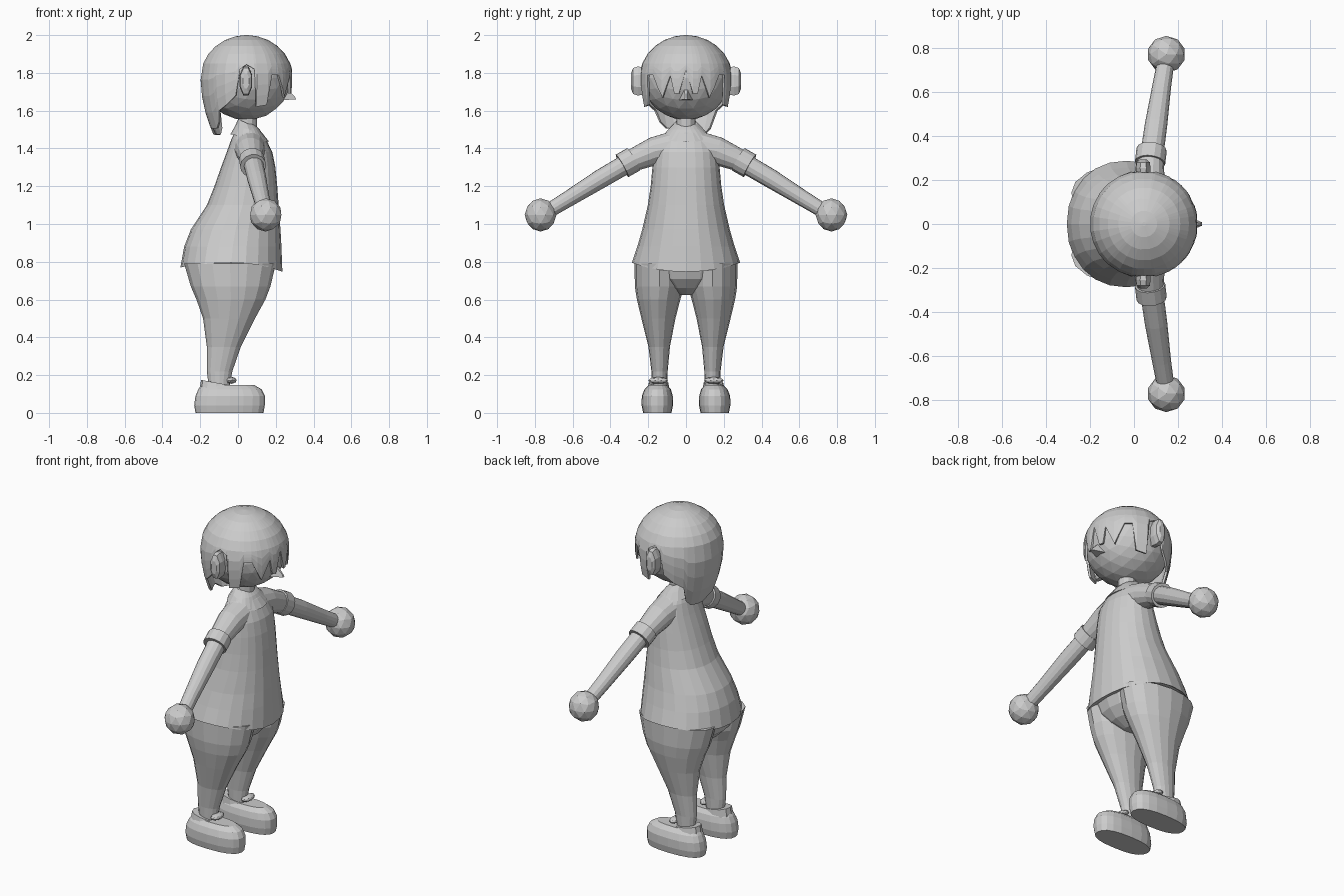
import bpy, bmesh, math
from mathutils import Vector

if "Cube" in bpy.data.objects:
    bpy.data.objects.remove(bpy.data.objects["Cube"])

mat = bpy.data.materials.new("plain grey")
mat.diffuse_color = (0.6, 0.6, 0.6, 1)
mat.use_nodes = True
mat.node_tree.nodes["Principled BSDF"].inputs["Base Color"].default_value = mat.diffuse_color


def finish(name, bm):
    bmesh.ops.recalc_face_normals(bm, faces=bm.faces)
    me = bpy.data.meshes.new(name)
    bm.to_mesh(me)
    bm.free()
    me.materials.append(mat)
    ob = bpy.data.objects.new(name, me)
    bpy.context.collection.objects.link(ob)
    return ob


def skin(name, rings, caps=True):
    """Bridge equal rings of points into one surface."""
    bm = bmesh.new()
    vs = [[bm.verts.new(p) for p in r] for r in rings]
    n = len(vs[0])
    for a, b in zip(vs, vs[1:]):
        for i in range(n):
            j = (i + 1) % n
            bm.faces.new((a[i], a[j], b[j], b[i]))
    if caps:
        bm.faces.new(vs[0])
        bm.faces.new(vs[-1])
    return finish(name, bm)


def loft(name, prof, n=20, p=2.0, tilt=None):
    """prof rows: z, back x, front x, centre y, half width."""
    rings = []
    for k, (z, x0, x1, cy, ry) in enumerate(prof):
        ring = []
        for i in range(n):
            a = 2 * math.pi * i / n
            c, s = math.cos(a), math.sin(a)
            c2 = math.copysign(abs(c) ** (2 / p), c)
            s2 = math.copysign(abs(s) ** (2 / p), s)
            dz = tilt(k, c) if tilt else 0
            ring.append(((x0 + x1) / 2 + c2 * (x1 - x0) / 2, cy + s2 * ry, z + dz))
        rings.append(ring)
    return skin(name, rings)


def tube(name, path, n=12):
    """path rows: x, y, z, radius."""
    pts = [Vector(q[:3]) for q in path]
    rings = []
    for k, q in enumerate(path):
        d = (pts[-1] - pts[0]).normalized()
        u = d.cross(Vector((0, 0, 1))).normalized()
        v = d.cross(u)
        rings.append([pts[k] + q[3] * (u * math.cos(t) + v * math.sin(t))
                      for t in (2 * math.pi * i / n for i in range(n))])
    return skin(name, rings)


def ball(name, loc, scale, sub):
    bm = bmesh.new()
    bmesh.ops.create_icosphere(bm, subdivisions=sub, radius=1)
    for v in bm.verts:
        v.co = Vector(loc) + Vector(a * b for a, b in zip(v.co, scale))
    return finish(name, bm)


# shirt body with curved hem and a small folded-in rim
shirt = [(0.81, -0.275, 0.205, 0, 0.262), (0.795, -0.305, 0.235, 0, 0.287),
         (0.88, -0.285, 0.23, 0, 0.258), (0.97, -0.25, 0.225, 0, 0.232),
         (1.1, -0.165, 0.215, 0, 0.202), (1.2, -0.125, 0.208, 0, 0.187),
         (1.3, -0.09, 0.198, 0, 0.178), (1.38, -0.06, 0.182, 0, 0.17),
         (1.45, -0.035, 0.148, 0, 0.145), (1.5, -0.01, 0.115, 0, 0.09),
         (1.53, 0.005, 0.085, 0, 0.055)]
loft("shirt", shirt, 24, 2.15,
     lambda k, c: (-0.048 * c * c if c > 0 else -0.025 * c * c) if k < 2 else 0)

# collar band and neck
loft("collar", [(1.455, -0.04, 0.165, 0, 0.13), (1.5, -0.015, 0.13, 0, 0.095),
                (1.535, 0.0, 0.09, 0, 0.06)], 16, 2, lambda k, c: -0.02 * c)
loft("neck", [(1.45, 0, 0.1, 0, 0.05), (1.6, 0, 0.1, 0, 0.05)], 12)

# hips joining the two legs
loft("hips", [(0.625, -0.14, 0.06, 0, 0.05), (0.66, -0.2, 0.13, 0, 0.14),
              (0.71, -0.25, 0.175, 0, 0.24), (0.79, -0.28, 0.205, 0, 0.272)], 20)

for s, side in ((1, "left"), (-1, "right")):
    # trouser leg
    leg = [(0.14, -0.155, -0.045, 0.14, 0.04), (0.22, -0.165, -0.03, 0.14, 0.043),
           (0.35, -0.165, 0.015, 0.142, 0.057), (0.5, -0.185, 0.09, 0.146, 0.09),
           (0.6, -0.22, 0.145, 0.145, 0.115), (0.67, -0.25, 0.172, 0.14, 0.131),
           (0.79, -0.285, 0.2, 0.14, 0.132)]
    loft("leg_" + side, [(z, a, b, y * s, w) for z, a, b, y, w in leg], 16)
    # shoe with raised heel and knotted lace
    shoe = [(0, -0.225, 0.135, 0.152, 0.075), (0.04, -0.232, 0.142, 0.152, 0.083),
            (0.09, -0.225, 0.142, 0.152, 0.082), (0.125, -0.21, 0.125, 0.15, 0.07),
            (0.148, -0.195, 0.085, 0.148, 0.048)]
    loft("shoe_" + side, [(z, a, b, y * s, w) for z, a, b, y, w in shoe], 20, 2.5)
    heel = [(0.12, -0.205, -0.03, 0.147, 0.06), (0.16, -0.195, -0.04, 0.145, 0.052)]
    loft("heel_" + side, [(z, a, b, y * s, w) for z, a, b, y, w in heel], 12, 2.3,
         lambda k, c: -0.015 * c if k else 0)
    ball("lace_knot_" + side, (-0.035, 0.147 * s, 0.172), (0.028, 0.052, 0.018), 2)
    # sleeve, cuff, arm, hand
    for name, path in (
            ("sleeve", [(0.06, 0.04, 1.41, 0.09), (0.065, 0.17, 1.385, 0.076), (0.075, 0.29, 1.335, 0.06)]),
            ("cuff", [(0.073, 0.278, 1.342, 0.069), (0.08, 0.338, 1.308, 0.069)]),
            ("arm", [(0.075, 0.27, 1.345, 0.053), (0.1, 0.45, 1.24, 0.051),
                     (0.125, 0.62, 1.135, 0.043), (0.148, 0.76, 1.05, 0.038)])):
        tube(name + "_" + side, [(x, y * s, z, r) for x, y, z, r in path], 14)
    ball("hand_" + side, (0.147, 0.77 * s, 1.048), (0.087, 0.084, 0.088), 2)
    # ear: a bevelled oval disc
    ear = [(0.2, 0.9), (0.255, 1.0), (0.28, 0.9), (0.292, 0.5)]
    skin("ear_" + side, [[(0.042 + 0.036 * k * math.cos(t), y * s, 1.757 + 0.083 * k * math.sin(t))
                          for t in (math.pi / 4 * (i + 0.5) for i in range(8))] for y, k in ear])

# face
HX, HZ = 0.045, 1.776
ball("head", (HX, 0, HZ - 0.002), (0.236, 0.234, 0.224), 3)

# nose
skin("nose", [[(0.22, -0.045, 1.655), (0.22, 0.045, 1.655), (0.25, 0.012, 1.725), (0.25, -0.012, 1.725)],
              [(0.308, -0.008, 1.66), (0.308, 0.008, 1.66), (0.3, 0.004, 1.675), (0.3, -0.004, 1.675)]])

# hair: shell with a jagged lower edge (angle from the face, edge height)
edge = [(0, 1.815), (9, 1.69), (15, 1.69), (20, 1.785), (32, 1.67), (38, 1.72), (46, 1.79),
        (56, 1.79), (62, 1.63), (77, 1.62), (80, 1.82), (90, 1.845), (98, 1.82), (104, 1.68),
        (118, 1.63), (131, 1.6), (136, 1.52), (146, 1.485), (160, 1.485), (172, 1.49)]
left_edge = [(a, z - 0.015 if a > 132 else z) for a, z in edge]
right_edge = [(360 - a, z + 0.02 if a > 132 else z) for a, z in reversed(edge[1:])]
cols = left_edge + right_edge


def hair_radius(z):
    d = z - HZ
    if d > 0:
        return 0.245 * math.sqrt(max(0.0, 1 - (d / 0.224) ** 2))
    return 0.245 - 0.75 * d * d


rows = 9
rings = []
for k in range(rows + 1):
    ring = []
    for a, low in cols:
        t = k / rows
        # upper rows follow the dome evenly, lower rows run down to the edge
        start = max(1.85, low + 0.01)
        dome = math.acos((start - HZ) / 0.224)
        if t <= 5 / 9:
            z = HZ + 0.224 * math.cos(dome * max(t * 9 / 5, 0.03))
        else:
            z = start + (low - start) * (t - 5 / 9) * 9 / 4
        r, a = hair_radius(z), math.radians(a)
        ring.append((HX + r * math.cos(a), r * math.sin(a), z))
    rings.append(ring)
hair = skin("hair", rings, False)
bm = bmesh.new()
bm.from_mesh(hair.data)
bm.verts.ensure_lookup_table()
bm.faces.new(bm.verts[:len(cols)])
bmesh.ops.recalc_face_normals(bm, faces=bm.faces)
bm.to_mesh(hair.data)
bm.free()
solid = hair.modifiers.new("thickness", "SOLIDIFY")
solid.thickness = 0.012
solid.offset = -1
